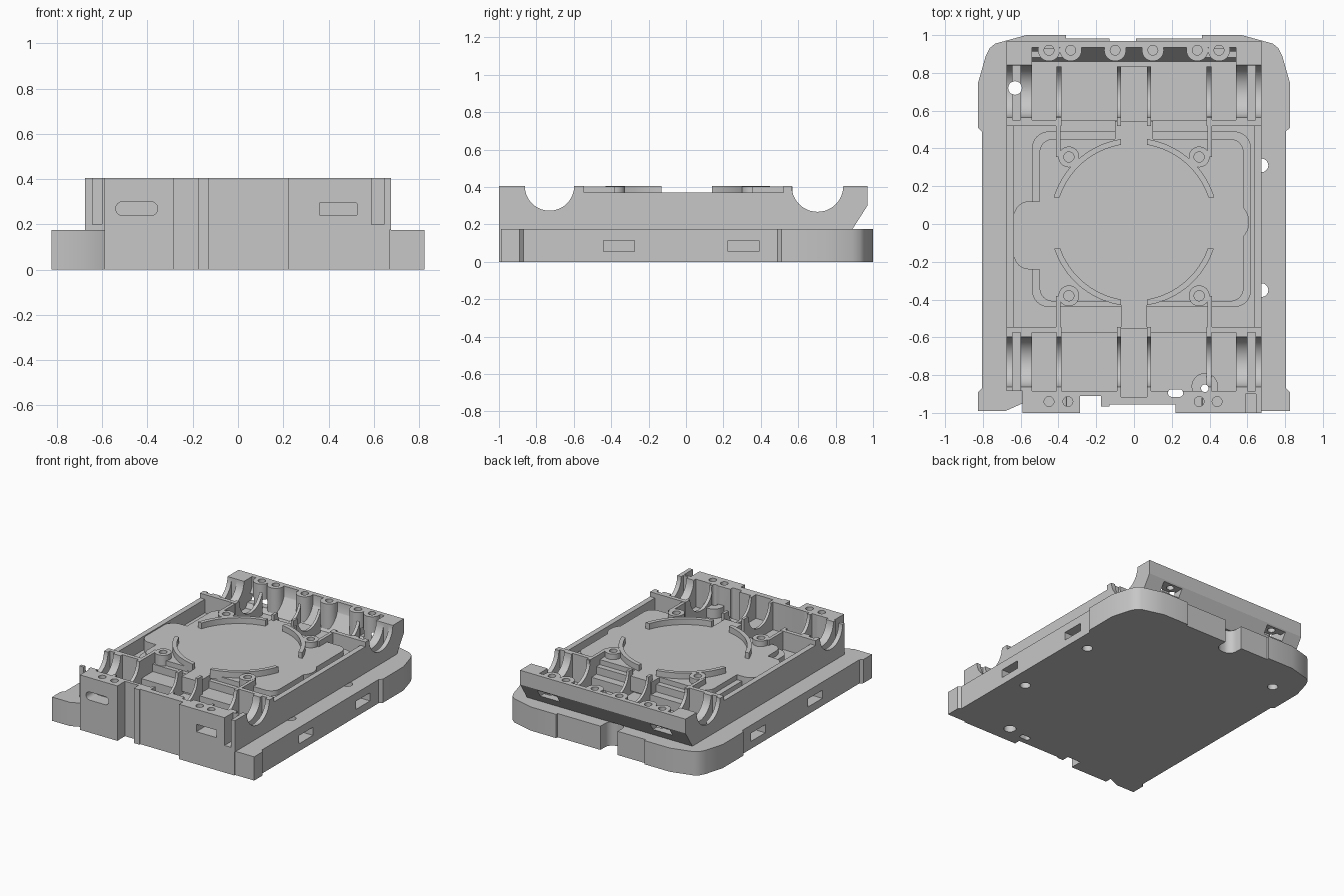
import bpy, bmesh, math

cube = bpy.data.objects.get("Cube")
if cube:
    bpy.data.objects.remove(cube, do_unlink=True)

grey = bpy.data.materials.new("plain grey")
grey.use_nodes = True
grey.diffuse_color = (0.57, 0.57, 0.57, 1)
grey.node_tree.nodes["Principled BSDF"].inputs["Base Color"].default_value = grey.diffuse_color


def prism(name, points, low, high, axis="z"):
    """Extrude a 2D outline along z (x, y points), x (y, z points) or y (x, z points)."""
    place = {"z": lambda a, b, c: (a, b, c),
             "x": lambda a, b, c: (c, a, b),
             "y": lambda a, b, c: (a, c, b)}[axis]
    bm = bmesh.new()
    face = bm.faces.new([bm.verts.new(place(a, b, low)) for a, b in points])
    moved = bmesh.ops.extrude_face_region(bm, geom=[face])["geom"]
    bmesh.ops.translate(bm, vec=place(0, 0, high - low),
                        verts=[v for v in moved if isinstance(v, bmesh.types.BMVert)])
    bmesh.ops.recalc_face_normals(bm, faces=bm.faces)
    mesh = bpy.data.meshes.new(name)
    bm.to_mesh(mesh)
    bm.free()
    mesh.materials.append(grey)
    obj = bpy.data.objects.new(name, mesh)
    bpy.context.scene.collection.objects.link(obj)
    return obj


def box(x0, x1, y0, y1, z0, z1):
    return prism("block", [(x0, y0), (x1, y0), (x1, y1), (x0, y1)], z0, z1)


def rounded(a0, a1, b0, b1, r, steps=8):
    """Outline of a rectangle with round corners."""
    pts = []
    for i, (a, b) in enumerate([(a1 - r, b1 - r), (a0 + r, b1 - r), (a0 + r, b0 + r), (a1 - r, b0 + r)]):
        for k in range(steps + 1):
            t = (i + k / steps) * math.pi / 2
            pts.append((a + r * math.cos(t), b + r * math.sin(t)))
    return pts


def disc(a, b, r, low, high, axis="z", sides=40):
    pts = [(a + r * math.cos(k * math.tau / sides), b + r * math.sin(k * math.tau / sides))
           for k in range(sides)]
    return prism("disc", pts, low, high, axis)


def combine(target, tool, operation="DIFFERENCE"):
    mod = target.modifiers.new("combine", "BOOLEAN")
    mod.operation = operation
    mod.solver = "EXACT"
    mod.object = tool
    bpy.context.view_layer.objects.active = target
    bpy.ops.object.modifier_apply(modifier=mod.name)
    bpy.data.objects.remove(tool, do_unlink=True)


def add(target, tool):
    combine(target, tool, "UNION")


# Base plate with rounded back corners
right_side = [(0.67, -0.99), (0.825, -0.99), (0.825, -0.89), (0.805, -0.87), (0.805, 0.49),
              (0.825, 0.51), (0.825, 0.75), (0.785, 0.89), (0.765, 0.93), (0.735, 0.955),
              (0.57, 1.0), (0.36, 1.0), (0.36, 0.983)]
left_side = [(-x, y) for x, y in reversed(right_side)][:-1]
front_edge = [(-0.68, -0.99), (-0.59, -0.95), (-0.59, -1.0), (-0.13, -1.0), (-0.13, -0.955),
              (0.22, -0.955), (0.22, -1.0), (0.67, -1.0)]
base = prism("base_plate", right_side + left_side + front_edge, 0, 0.175)

# Base side slots and back notch
for side in (-1, 1):
    for y0, y1 in [(-0.44, -0.275), (0.225, 0.39)]:
        combine(base, box(*sorted((side * 0.72, side * 0.9)), y0, y1, 0.055, 0.115))
combine(base, prism("notch", rounded(-0.13, 0.01, 0.87, 1.1, 0.06), -0.1, 0.3))

# Upper body from its side profile, hollowed between the end walls
body = prism("bearing_housing", [(-1, 0.175), (0.89, 0.175), (0.97, 0.3), (0.97, 0.405), (-1, 0.405)],
             -0.675, 0.675, "x")
TOP = 0.5
GUTTER = 0.27
combine(body, box(-0.8, 0.8, -0.545, 0.52, 0.37, TOP))
combine(body, box(-0.635, 0.635, -0.545, 0.52, GUTTER, TOP))

# Bearing pockets between the ribs, at both ends
for x0, x1 in [(0.09, 0.385), (0.41, 0.54), (0.6, 0.642)]:
    for a, b in [(x0, x1), (-x1, -x0)]:
        combine(body, box(a, b, -0.885, -0.575, 0.2, TOP))
        combine(body, box(a, b, 0.55, 0.84, 0.2, TOP))
for a, b in [(0.09, 0.385), (-0.385, -0.09)]:
    combine(body, box(a, b, -0.58, -0.53, GUTTER, TOP))
    combine(body, box(a, b, 0.51, 0.56, GUTTER, TOP))
combine(body, box(-0.07, 0.07, -0.915, -0.53, 0.23, TOP))
combine(body, box(-0.07, 0.07, 0.51, 0.86, 0.23, TOP))

# Round rod seats through every rib
for y, r in [(-0.73, 0.132), (0.703, 0.138)]:
    combine(body, disc(y, 0.405, r, -0.8, 0.8, "x"))

# Sloped trough along the back wall
combine(body, prism("trough", [(0.835, 0.2), (0.86, 0.2), (0.935, 0.33), (0.935, TOP), (0.835, TOP)],
                    -0.54, 0.54, "x"))

# Front corner reliefs and stepped front wall
combine(body, box(-0.8, -0.59, -1.1, -0.885, 0.1, TOP))
combine(body, box(0.59, 0.645, -1.1, -0.9, 0.2, TOP))
combine(body, box(-0.13, 0.22, -1.1, -0.955, 0.1, TOP))
for part in (base, body):
    combine(part, box(-0.285, -0.175, -1.1, -0.91, -0.1, TOP))
    combine(part, box(-0.18, -0.13, -1.1, -0.965, -0.1, TOP))

# Screw bosses along the front and back walls
back_bosses = [(s * x, 0.92) for s in (-1, 1) for x in (0.1, 0.335, 0.45)]
front_bosses = [(x, -0.94) for x in (-0.45, -0.35, 0.345, 0.44)]
for x, y in back_bosses:
    add(body, disc(x, y, 0.058, 0.22, 0.405, sides=32))
for x, y in front_bosses:
    add(body, disc(x, y, 0.057, 0.19, 0.405, sides=32))
add(body, disc(0.375, -0.86, 0.07, 0.19, 0.27))
combine(body, prism("undercut", [(0.89, 0.175), (0.97, 0.3), (0.97, TOP), (1.1, TOP), (1.1, 0.1), (0.89, 0.1)],
                    -0.8, 0.8, "x"))

# Raised centre plate with a stepped edge, side lobes and end tongues
plate = prism("centre_plate", rounded(-0.54, 0.62, -0.44, 0.49, 0.09), 0.25, 0.325)
add(plate, prism("upper", rounded(-0.50, 0.58, -0.41, 0.45, 0.07), 0.26, 0.362))
add(plate, prism("lobe", rounded(-0.636, -0.4, -0.24, 0.12, 0.08), 0.255, 0.362))
add(plate, disc(0.5, 0.01, 0.11, 0.257, 0.362))
add(plate, box(-0.1, 0.1, 0.38, 0.545, 0.253, 0.362))
add(plate, box(-0.07, 0.07, -0.555, -0.38, 0.253, 0.362))

# Four retaining arcs round the central disc
ring = disc(0, 0.01, 0.445, 0.34, 0.405, sides=96)
combine(ring, disc(0, 0.01, 0.415, 0.2, TOP, sides=96))
combine(ring, box(-0.6, 0.6, -0.13, 0.14, 0.2, TOP))
combine(ring, box(-0.07, 0.07, -0.6, 0.6, 0.2, TOP))
ring.name = "retaining_arcs"

# Ring posts with arms to the end walls
for x, y in [(s * 0.345, y) for s in (-1, 1) for y in (0.355, -0.38)]:
    post = disc(x, y, 0.055, 0.26, 0.403, sides=32)
    combine(post, disc(x, y, 0.027, 0.3, TOP, sides=24))
    post.name = "ring_post"
    s = math.copysign(1, x)
    arm = box(*sorted((s * 0.388, s * 0.412)), *sorted((y, math.copysign(0.57, y))), 0.26, 0.402)
    arm.name = "post_arm"

# Drilled screw holes
for x, y in back_bosses + front_bosses:
    combine(body, disc(x, y, 0.026, 0.28, TOP, sides=24))

# Cable and nut openings in the front and back walls
combine(body, prism("slot", rounded(-0.54, -0.355, 0.24, 0.30, 0.029), -1.1, -0.9, "y"))
combine(body, prism("slot", rounded(0.36, 0.525, 0.24, 0.295, 0.004), -1.1, -0.9, "y"))
for s in (-1, 1):
    combine(body, box(s * 0.46 - 0.08, s * 0.46 + 0.08, 0.87, 1.1, 0.235, 0.29))

# Holes running through the parts
for x, y in [(0.675, 0.31), (0.675, -0.35)]:
    combine(base, disc(x, y, 0.036, -0.1, TOP, sides=32))
combine(base, disc(0.375, -0.87, 0.042, -0.1, TOP, sides=32))
combine(body, disc(0.375, -0.87, 0.02, -0.1, TOP, sides=24))
for part in (base, body):
    combine(part, disc(-0.63, 0.72, 0.036, -0.1, TOP, sides=32))
    combine(part, prism("slot", rounded(0.18, 0.26, -0.915, -0.875, 0.019), -0.1, TOP))

# Smooth the round walls, keep edges crisp
for obj in list(bpy.context.scene.objects):
    if obj.type == "MESH":
        bpy.ops.object.select_all(action="DESELECT")
        obj.select_set(True)
        bpy.context.view_layer.objects.active = obj
        bpy.ops.object.shade_smooth_by_angle(angle=math.radians(30))
